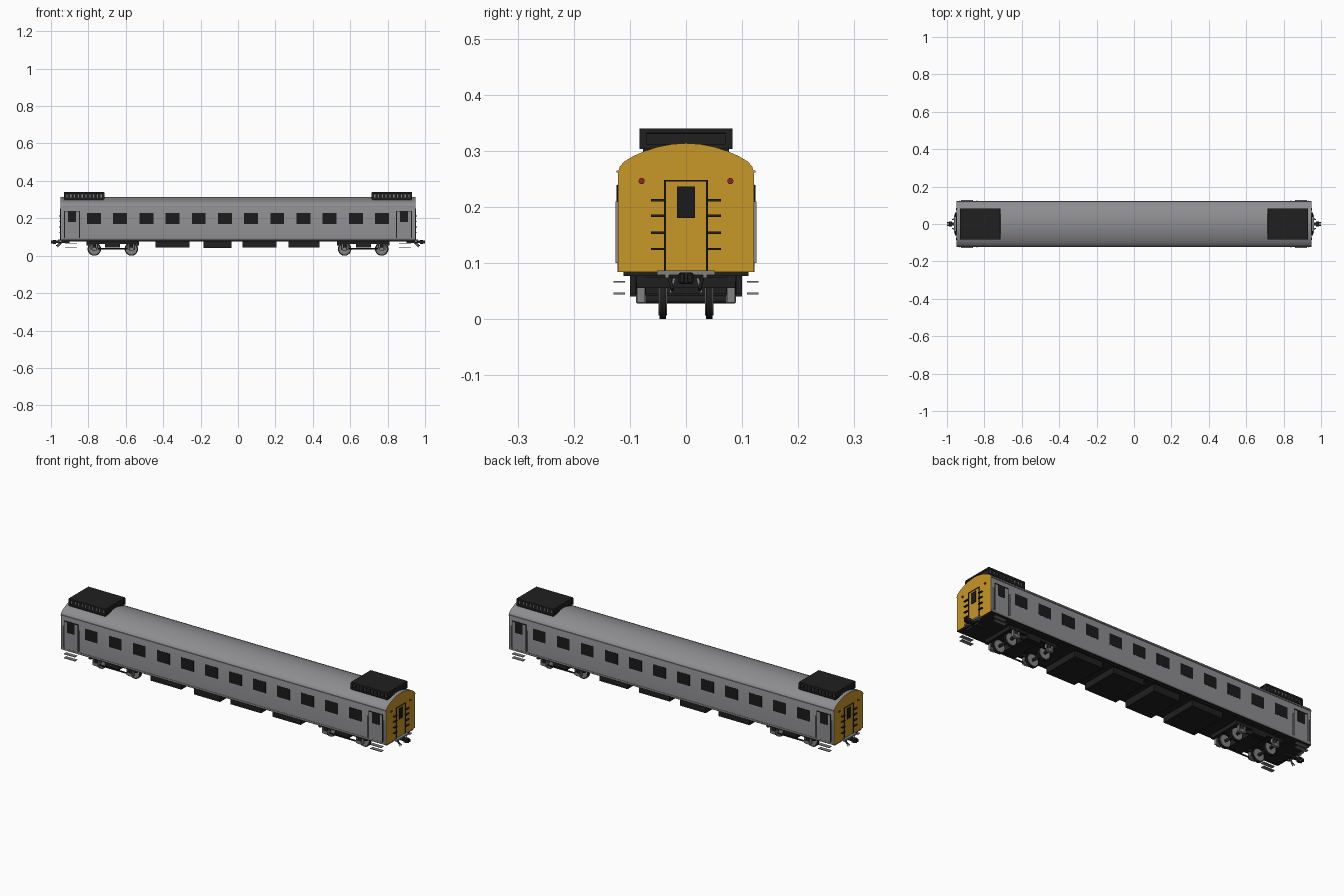
import bpy, bmesh, math
from mathutils import Matrix, Vector

if "Cube" in bpy.data.objects:
    bpy.data.objects.remove(bpy.data.objects["Cube"], do_unlink=True)


def material(name, r, g, b):
    m = bpy.data.materials.new(name)
    m.use_nodes = True
    m.diffuse_color = (r, g, b, 1)
    m.node_tree.nodes["Principled BSDF"].inputs["Base Color"].default_value = (r, g, b, 1)
    return m


GREY = material("body grey", 0.27, 0.27, 0.285)
YELLOW = material("end yellow", 0.58, 0.31, 0.02)
BLACK = material("black", 0.014, 0.014, 0.014)
GLASS = material("dark glass", 0.011, 0.011, 0.012)
STEEL = material("steel grey", 0.22, 0.22, 0.22)
RED = material("lamp red", 0.3, 0.015, 0.02)


def finish(name, bm, mats, mirror="", smooth=False):
    """Turn a bmesh into an object, mirrored over the named axes."""
    bmesh.ops.recalc_face_normals(bm, faces=bm.faces)
    mesh = bpy.data.meshes.new(name)
    bm.to_mesh(mesh)
    bm.free()
    for m in mats:
        mesh.materials.append(m)
    ob = bpy.data.objects.new(name, mesh)
    bpy.context.collection.objects.link(ob)
    if mirror:
        mod = ob.modifiers.new("Mirror", "MIRROR")
        mod.use_axis = ["x" in mirror, "y" in mirror, False]
        mod.use_mirror_merge = False
    if smooth:
        bpy.ops.object.select_all(action="DESELECT")
        ob.select_set(True)
        bpy.context.view_layer.objects.active = ob
        bpy.ops.object.shade_smooth_by_angle(angle=math.radians(35))
    return ob


def boxes(name, items, mat, mirror="", bevel=0):
    """Boxes given as (x range), (y range), (z range)."""
    bm = bmesh.new()
    for rng in items:
        mid = Vector([(a + b) / 2 for a, b in rng])
        size = [b - a for a, b in rng]
        bmesh.ops.create_cube(bm, size=1, matrix=Matrix.Translation(mid) @ Matrix.Diagonal((*size, 1)))
    ob = finish(name, bm, [mat], mirror)
    if bevel:
        mod = ob.modifiers.new("Bevel", "BEVEL")
        mod.width, mod.segments = bevel, 2
    return ob


def rods(name, items, mat, mirror="", sides=12):
    """Cylinders given as start, end, radius."""
    bm = bmesh.new()
    for a, b, r in items:
        a, b = Vector(a), Vector(b)
        turn = (b - a).to_track_quat("Z", "Y").to_matrix().to_4x4()
        bmesh.ops.create_cone(bm, cap_ends=True, segments=sides, radius1=r, radius2=r,
                              depth=(b - a).length, matrix=Matrix.Translation((a + b) / 2) @ turn)
    return finish(name, bm, [mat], mirror, True)


# Body shell: arched section swept along x, with painted ends
half = [(0.121, 0.084), (0.121, 0.262), (0.118, 0.272), (0.11, 0.281), (0.095, 0.290),
        (0.075, 0.299), (0.05, 0.307), (0.025, 0.312)]
section = half + [(0, 0.3135)] + [(-y, z) for y, z in reversed(half)]
bm = bmesh.new()
rings = [[bm.verts.new((x, y, z)) for y, z in section] for x in (-0.948, 0.948)]
count = len(section)
for i in range(count):
    j = (i + 1) % count
    bm.faces.new((rings[0][i], rings[0][j], rings[1][j], rings[1][i]))
for ring in rings:
    bm.faces.new(ring)
bm.normal_update()
for f in bm.faces:
    if abs(f.normal.x) > 0.9:
        f.material_index = 1
    elif f.normal.z < -0.9 or all(v.co.z < 0.085 for v in f.verts):
        f.material_index = 2
finish("body_shell", bm, [GREY, YELLOW, BLACK], smooth=True)

boxes("gutter", [((-0.948, 0.948), (0.12, 0.1235), (0.261, 0.265))], GREY, "y")
boxes("sole_bar", [((-0.945, 0.945), (0.12, 0.1225), (0.084, 0.094))], STEEL, "y")
boxes("floor_plate", [((-0.945, 0.945), (-0.111, 0.111), (0.077, 0.085))], BLACK)

# Side windows
boxes("side_windows", [((x - 0.037, x + 0.037), (0.119, 0.1222), (0.17, 0.228))
                       for x in [0.07 + 0.14 * i for i in range(6)]], GLASS, "xy")

# Side doors: seams, window, ledge, handrails and hanging steps
boxes("door_seams", [((x, x + 0.003), (0.12, 0.1222), (0.094, 0.24)) for x in (0.846, 0.926)],
      BLACK, "xy")
boxes("door_panel", [((0.851, 0.924), (0.12, 0.1218), (0.094, 0.236))], GREY, "xy")
boxes("door_ledge", [((0.848, 0.926), (0.12, 0.124), (0.235, 0.239))], BLACK, "xy")
boxes("door_window", [((0.867, 0.909), (0.12, 0.1235), (0.18, 0.235))], GLASS, "xy")
boxes("door_handrails", [((x, x + 0.004), (0.121, 0.126), (0.1, 0.21)) for x in (0.838, 0.932)],
      GREY, "xy")
boxes("door_steps", [((0.86, 0.925), (0.109, 0.129), (z, z + 0.003)) for z in (0.044, 0.065)],
      STEEL, "xy")

# End door outline, window, rungs and lamps
boxes("end_door_outline", [((0.947, 0.951), (0.036, 0.0395), (0.084, 0.248))], BLACK, "xy")
boxes("end_door_lintel", [((0.947, 0.951), (-0.0395, 0.0395), (0.245, 0.248))], BLACK, "x")
boxes("end_window", [((0.947, 0.951), (-0.016, 0.016), (0.18, 0.236))], GLASS, "x")
boxes("end_rungs", [((0.947, 0.957), (0.038, 0.0625), (z, z + 0.004))
                    for z in (0.123, 0.152, 0.182, 0.21)], BLACK, "xy")
rods("end_lamps", [((0.946, 0.079, 0.246), (0.952, 0.079, 0.246), 0.0055)], RED, "xy", 16)

# Roof cooling units: dark core with cap and side fins
boxes("roof_unit_core", [((0.718, 0.927), (-0.077, 0.077), (0.29, 0.336))], BLACK, "x")
boxes("roof_unit_cap", [((0.715, 0.93), (-0.083, 0.083), (0.331, 0.34))], BLACK, "x", 0.002)
boxes("roof_unit_base", [((0.715, 0.93), (-0.083, 0.083), (0.303, 0.312))], BLACK, "x")
boxes("roof_unit_bars", [((x, x + 0.011), (0.07, 0.083), (0.305, 0.335))
                         for x in [0.715 + 0.0204 * i for i in range(11)]], BLACK, "xy")
boxes("roof_unit_slits", [((x, x + 0.006), (0.07, 0.0785), (0.312, 0.331))
                          for x in [0.728 + 0.0204 * i for i in range(10)]], STEEL, "xy")

# Equipment boxes under the floor
boxes("underfloor_boxes", [((a, b), (-0.1, 0.1), (z, 0.08)) for a, b, z in
                           ((-0.44, -0.26, 0.045), (-0.185, -0.035, 0.04),
                            (0.025, 0.205, 0.045), (0.27, 0.435, 0.045))], BLACK)

# Bogies
AXLES = (0.57, 0.768)
boxes("bogie_bolster", [((0.63, 0.71), (-0.09, 0.09), (0.045, 0.08))], BLACK, "x")
boxes("bogie_side_frames", [((0.53, 0.81), (0.072, 0.088), (0.062, 0.08))], BLACK, "xy")
boxes("bogie_cross_beams", [((x, x + 0.014), (-0.088, 0.088), (0.055, 0.075)) for x in (0.53, 0.796)],
      BLACK, "x")
rods("wheel_tyres", [((x, 0.037, 0.035), (x, 0.047, 0.035), 0.035) for x in AXLES], BLACK, "xy", 32)
rods("wheel_flanges", [((x, 0.036, 0.036), (x, 0.039, 0.036), 0.036) for x in AXLES], BLACK, "xy", 32)
rods("wheel_discs", [((x, 0.034, 0.035), (x, 0.049, 0.035), 0.029) for x in AXLES], STEEL, "xy", 32)
rods("axles", [((x, -0.085, 0.035), (x, 0.085, 0.035), 0.007) for x in AXLES], BLACK, "x")
boxes("axle_boxes", [((x - 0.012, x + 0.012), (0.071, 0.089), (0.028, 0.044)) for x in AXLES],
      STEEL, "xy", 0.002)
boxes("axle_guides", [((x + d - 0.003, x + d + 0.003), (0.073, 0.087), (0.03, 0.068))
                      for x in AXLES for d in (-0.017, 0.017)], STEEL, "xy")
rods("axle_springs", [((x, 0.08, 0.042), (x, 0.08, 0.066), 0.009) for x in AXLES], BLACK, "xy")
rods("bogie_tie_rods", [((0.58, 0.08, 0.036), (0.758, 0.08, 0.036), 0.004)], BLACK, "xy")

# Couplers with end sill and slanted stays
boxes("end_sill", [((0.94, 0.962), (-0.052, 0.052), (0.079, 0.087))], STEEL, "x")
boxes("sill_brackets", [((0.942, 0.96), (0.03, 0.037), (0.073, 0.08))], STEEL, "xy")
boxes("coupler_shank", [((0.9, 0.975), (-0.007, 0.007), (0.067, 0.08))], BLACK, "x")
boxes("coupler_head", [((0.972, 0.99), (-0.013, 0.013), (0.063, 0.083))], BLACK, "x", 0.003)
boxes("coupler_jaw", [((0.985, 1.0), (0.003, 0.011), (0.065, 0.081))], BLACK, "xy", 0.002)
rods("coupler_stays", [((0.94, 0.021, 0.072), (0.965, 0.028, 0.046), 0.0025)], STEEL, "xy")
rods("brake_hoses", [((0.945, 0.03, 0.075), (0.972, 0.024, 0.052), 0.003)], BLACK, "xy")
